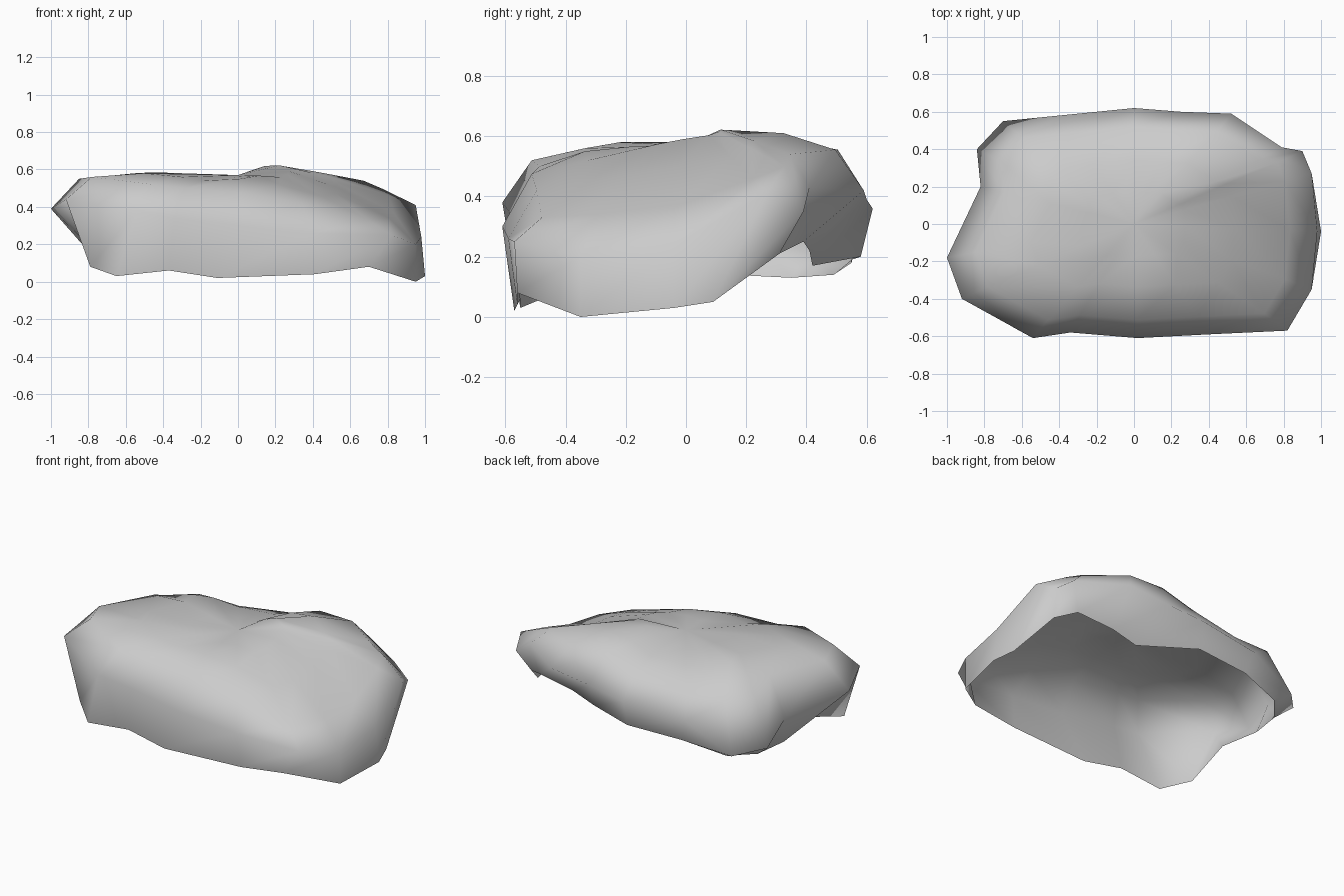
import bpy
import bmesh

if "Cube" in bpy.data.objects:
    bpy.data.objects.remove(bpy.data.objects["Cube"], do_unlink=True)

# Single grey stone colour
stone = bpy.data.materials.new("grey_stone")
stone.use_nodes = True
colour = (0.6, 0.6, 0.6, 1.0)
stone.diffuse_color = colour
stone.node_tree.nodes["Principled BSDF"].inputs["Base Color"].default_value = colour

# Stations round the boulder: x, y, girth height, shoulder height, crown height
STATIONS = [
    (-1.0, -.18, .39, .55, .58),
    (-.92, -.40, .44, .56, .58),
    (-.54, -.61, .38, .52, .56),
    (-.34, -.58, .34, .50, .54),
    (.02, -.61, .30, .475, .55),
    (.40, -.59, .26, .42, .52),
    (.82, -.57, .25, .33, .455),
    (.95, -.35, .20, .34, .47),
    (.98, -.04, .24, .37, .50),
    (.95, .27, .41, .46, .53),
    (.90, .39, .35, .50, .56),
    (.79, .41, .43, .54, .585),
    (.52, .59, .42, .555, .61),
    (.25, .60, .39, .555, .59),
    (0, .62, .36, .48, .54),
    (-.40, .58, .33, .445, .535),
    (-.70, .55, .18, .46, .555),
    (-.84, .40, .21, .47, .585),
    (-.82, .20, .31, .54, .585),
]

# Ragged foot of the shell, one point for each station
RIM = [
    (-.78, -.15, .18), (-.79, -.43, .08), (-.65, -.55, .03), (-.37, -.55, .06),
    (-.11, -.57, .02), (.41, -.56, .04), (.70, -.56, .08), (.95, -.35, 0),
    (1.0, -.04, .03), (.96, .09, .05), (.85, .31, .21), (.74, .39, .25),
    (.50, .41, .22), (.34, .42, .17), (0, .58, .20), (-.36, .55, .19),
    (-.62, .49, .14), (-.74, .35, .13), (-.78, .15, .14),
]

CENTRE_HEIGHT = .57


def girth(x, y, mid, high, crown):
    return (x, y, mid)


def shoulder(x, y, mid, high, crown):
    return (x * .85, y * .84, high)


def outer_roof(x, y, mid, high, crown):
    return (x * .55, y * .55, crown)


def inner_roof(x, y, mid, high, crown):
    """Half way to the centre, with a hump on the left side of the boulder."""
    px, py = x * .28, y * .28
    return (px, py, (crown + CENTRE_HEIGHT) / 2 + .2 * max(0, px))


def bridge(bm, lower, upper):
    count = len(lower)
    for i in range(count):
        j = (i + 1) % count
        bm.faces.new((lower[i], lower[j], upper[j], upper[i]))


# Boulder shell, open underneath
bm = bmesh.new()
rings = [[bm.verts.new(point) for point in RIM]]
for rule in (girth, shoulder, outer_roof, inner_roof):
    rings.append([bm.verts.new(rule(*station)) for station in STATIONS])
for lower, upper in zip(rings, rings[1:]):
    bridge(bm, lower, upper)
top = bm.verts.new((0, 0, CENTRE_HEIGHT))
inner = rings[-1]
for a, b in zip(inner, inner[1:] + inner[:1]):
    bm.faces.new((a, b, top))

mesh = bpy.data.meshes.new("boulder_shell")
bm.to_mesh(mesh)
bm.free()
mesh.materials.append(stone)
boulder = bpy.data.objects.new("boulder_shell", mesh)
bpy.context.collection.objects.link(boulder)

# Soft, worn shading
for polygon in mesh.polygons:
    polygon.use_smooth = True
